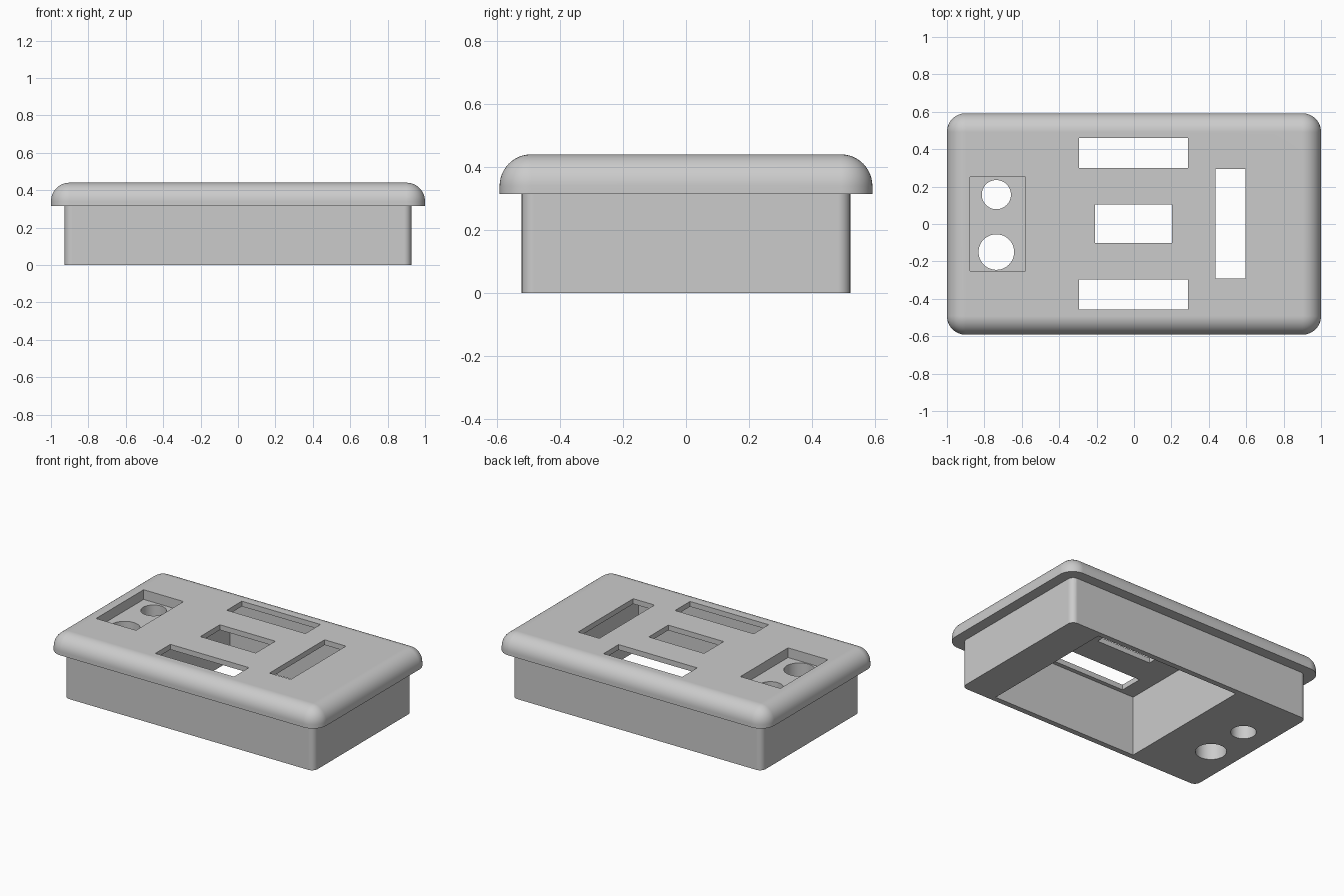
import bpy
import bmesh
from math import radians
from mathutils import Matrix, Vector

if "Cube" in bpy.data.objects:
    bpy.data.objects.remove(bpy.data.objects["Cube"], do_unlink=True)

TOP = 0.44       # upper face of the lid
RIM = 0.315      # underside of the lid
CEILING = 0.405  # roof of the cavity

grey = bpy.data.materials.new("plain_grey")
grey.use_nodes = True
colour = (0.6, 0.6, 0.6, 1)
grey.diffuse_color = colour
grey.node_tree.nodes["Principled BSDF"].inputs["Base Color"].default_value = colour


def finish(name, bm):
    bmesh.ops.recalc_face_normals(bm, faces=bm.faces)
    mesh = bpy.data.meshes.new(name)
    bm.to_mesh(mesh)
    bm.free()
    mesh.materials.append(grey)
    obj = bpy.data.objects.new(name, mesh)
    bpy.context.collection.objects.link(obj)
    return obj


def box(name, x, y, z, radius=0, segments=1, round_top=False):
    """Box between the given ranges, with rounded upright and top edges."""
    low, high = Vector((x[0], y[0], z[0])), Vector((x[1], y[1], z[1]))
    bm = bmesh.new()
    place = Matrix.Translation((low + high) / 2) @ Matrix.Diagonal((high - low).to_4d())
    place[3][3] = 1
    bmesh.ops.create_cube(bm, size=1, matrix=place)
    if radius:
        middle = (z[0] + z[1]) / 2
        edges = []
        for e in bm.edges:
            heights = [v.co.z for v in e.verts]
            upright = abs(heights[0] - heights[1]) > 0.01
            if upright or (round_top and min(heights) > middle):
                edges.append(e)
        bmesh.ops.bevel(bm, geom=edges, offset=radius, segments=segments,
                        profile=0.5, affect='EDGES')
    return finish(name, bm)


def cylinder(name, x, y, radius):
    bm = bmesh.new()
    bmesh.ops.create_cone(bm, cap_ends=True, segments=48, radius1=radius,
                          radius2=radius, depth=2,
                          matrix=Matrix.Translation((x, y, 0)))
    return finish(name, bm)


def combine(target, tool, operation):
    mod = target.modifiers.new(operation.lower(), 'BOOLEAN')
    mod.operation = operation
    mod.solver = 'EXACT'
    mod.object = tool
    bpy.context.view_layer.objects.active = target
    bpy.ops.object.modifier_apply(modifier=mod.name)
    bpy.data.objects.remove(tool, do_unlink=True)


# Lower body joined to the overhanging rounded lid
housing = box("panel_housing", (-0.927, 0.927), (-0.522, 0.522), (0, 0.35), 0.04, 6)
lid = box("lid", (-1, 1), (-0.592, 0.592), (RIM, TOP), 0.1, 12, round_top=True)
combine(housing, lid, 'UNION')

# Open cavity in the underside, recessed pocket in the top
combine(housing, box("cavity", (-0.4, 0.69), (-0.485, 0.485), (-0.1, CEILING)), 'DIFFERENCE')
combine(housing, box("pocket", (-0.876, -0.58), (-0.252, 0.252), (0.375, 0.6)), 'DIFFERENCE')

# Openings through the roof of the cavity
through = (0.38, 0.6)
openings = {
    "front_slot": ((-0.293, 0.29), (-0.457, -0.298)),
    "back_slot": ((-0.293, 0.29), (0.3, 0.459)),
    "side_slot": ((0.437, 0.595), (-0.291, 0.293)),
    "centre_window": ((-0.208, 0.203), (-0.102, 0.105)),
}
for name, (x, y) in openings.items():
    combine(housing, box(name, x, y, through), 'DIFFERENCE')

# Round holes from the pocket floor to the base
combine(housing, cylinder("small_hole", -0.736, 0.157, 0.078), 'DIFFERENCE')
combine(housing, cylinder("large_hole", -0.736, -0.15, 0.095), 'DIFFERENCE')

# Smooth rounded edges, crisp cut edges
bpy.ops.object.select_all(action='DESELECT')
housing.select_set(True)
bpy.context.view_layer.objects.active = housing
bpy.ops.object.shade_smooth_by_angle(angle=radians(30))
weighted = housing.modifiers.new("weighted_normals", 'WEIGHTED_NORMAL')
weighted.keep_sharp = True
